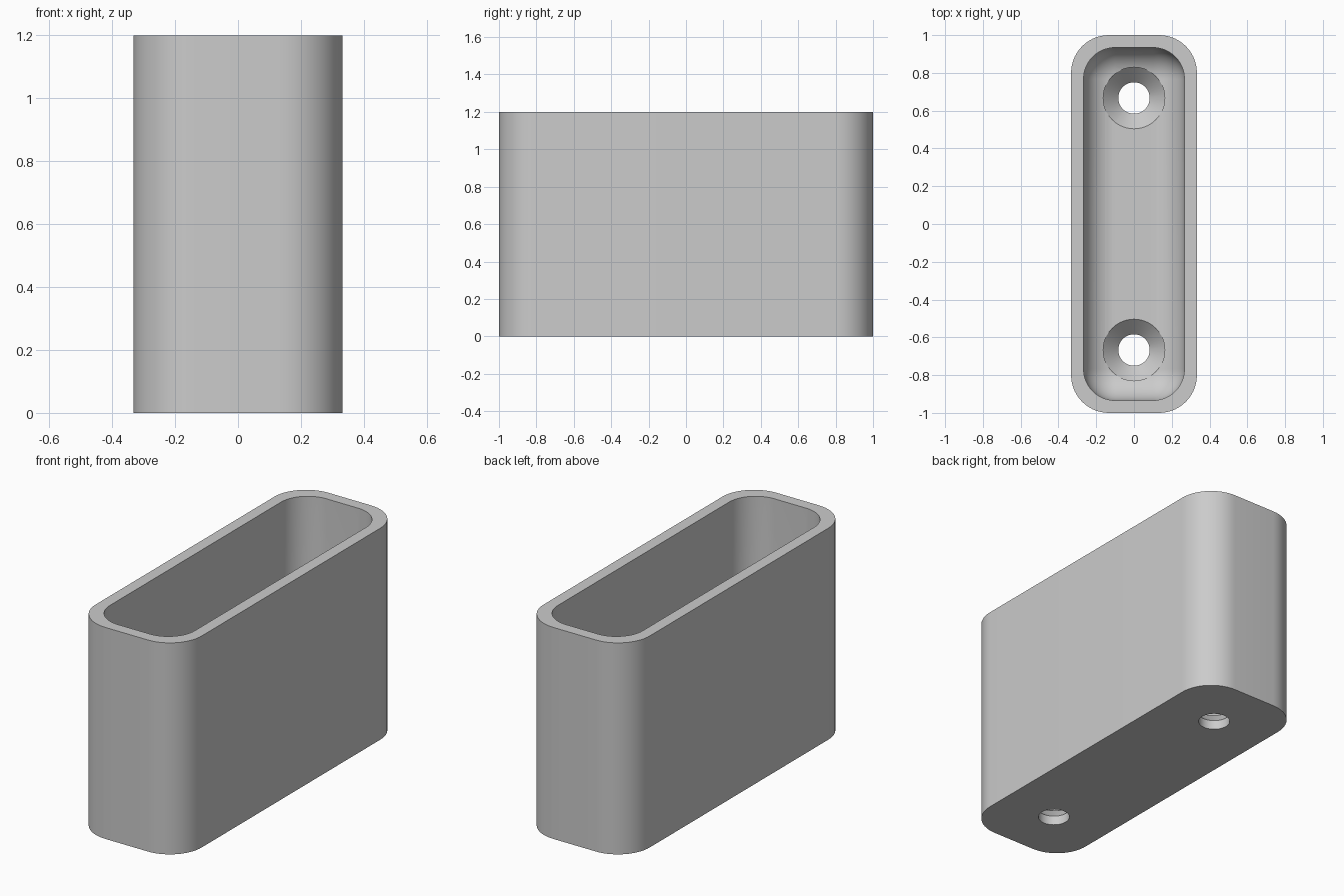
import bpy, bmesh
from math import cos, sin, pi, radians

cube = bpy.data.objects.get("Cube")
if cube:
    bpy.data.objects.remove(cube, do_unlink=True)

grey = bpy.data.materials.new("plain grey")
grey.use_nodes = True
grey.diffuse_color = (0.6, 0.6, 0.6, 1)
grey.node_tree.nodes["Principled BSDF"].inputs["Base Color"].default_value = (0.6, 0.6, 0.6, 1)

HEIGHT, FLOOR = 1.2, 0.133
STEPS = 14  # segments per rounded corner


def ring(core_x, core_y, radius, z, y=0):
    """Outline of a rounded rectangle: a core rectangle grown by a radius."""
    points = []
    for quarter, (sx, sy) in enumerate([(1, 1), (-1, 1), (-1, -1), (1, -1)]):
        for i in range(STEPS + 1):
            a = (quarter + i / STEPS) * pi / 2
            points.append((sx * core_x + radius * cos(a), y + sy * core_y + radius * sin(a), z))
    return points


def loft(name, rings):
    """Solid skinned through a stack of outlines, bottom to top."""
    bm = bmesh.new()
    loops = [[bm.verts.new(p) for p in r] for r in rings]
    for low, high in zip(loops, loops[1:]):
        for i in range(len(low)):
            j = (i + 1) % len(low)
            bm.faces.new((low[i], low[j], high[j], high[i]))
    bm.faces.new(loops[0][::-1])
    bm.faces.new(loops[-1])
    bmesh.ops.remove_doubles(bm, verts=bm.verts, dist=1e-5)
    bmesh.ops.recalc_face_normals(bm, faces=bm.faces)
    mesh = bpy.data.meshes.new(name)
    bm.to_mesh(mesh)
    bm.free()
    mesh.materials.append(grey)
    obj = bpy.data.objects.new(name, mesh)
    bpy.context.collection.objects.link(obj)
    return obj


# Outer body
body = loft("open_box", [ring(0.133, 0.8, 0.2, z) for z in (0, HEIGHT)])

# Cavity with rounded corners and a filleted floor
R = 0.167
cavity_rings = []
for i in range(STEPS + 1):
    a = i / STEPS * pi / 2
    cavity_rings.append(ring(0.1, 0.767, R * sin(a), FLOOR + R * (1 - cos(a))))
cavity_rings.append(ring(0.1, 0.767, R, HEIGHT + 0.1))
cutters = [loft("cavity_cutter", cavity_rings)]

# Countersunk screw holes
for side, y in (("front", -0.667), ("back", 0.667)):
    profile = [(0.083, -0.1), (0.083, 0.053), (0.163, FLOOR), (0.163, 0.3)]
    cutters.append(loft(side + "_hole_cutter", [ring(0, 0, r, z, y) for r, z in profile]))

for cutter in cutters:
    cutter.hide_render = True
    mod = body.modifiers.new(cutter.name, "BOOLEAN")
    mod.operation = "DIFFERENCE"
    mod.solver = "EXACT"
    mod.object = cutter

# Bake the cuts and drop the cutters
bpy.context.view_layer.update()
graph = bpy.context.evaluated_depsgraph_get()
baked = bpy.data.meshes.new_from_object(body.evaluated_get(graph))
body.modifiers.clear()
body.data = baked
for cutter in cutters:
    bpy.data.objects.remove(cutter, do_unlink=True)

# Smooth walls with crisp rims
for obj in bpy.context.selected_objects:
    obj.select_set(False)
body.select_set(True)
bpy.context.view_layer.objects.active = body
bpy.ops.object.shade_smooth_by_angle(angle=radians(30))
